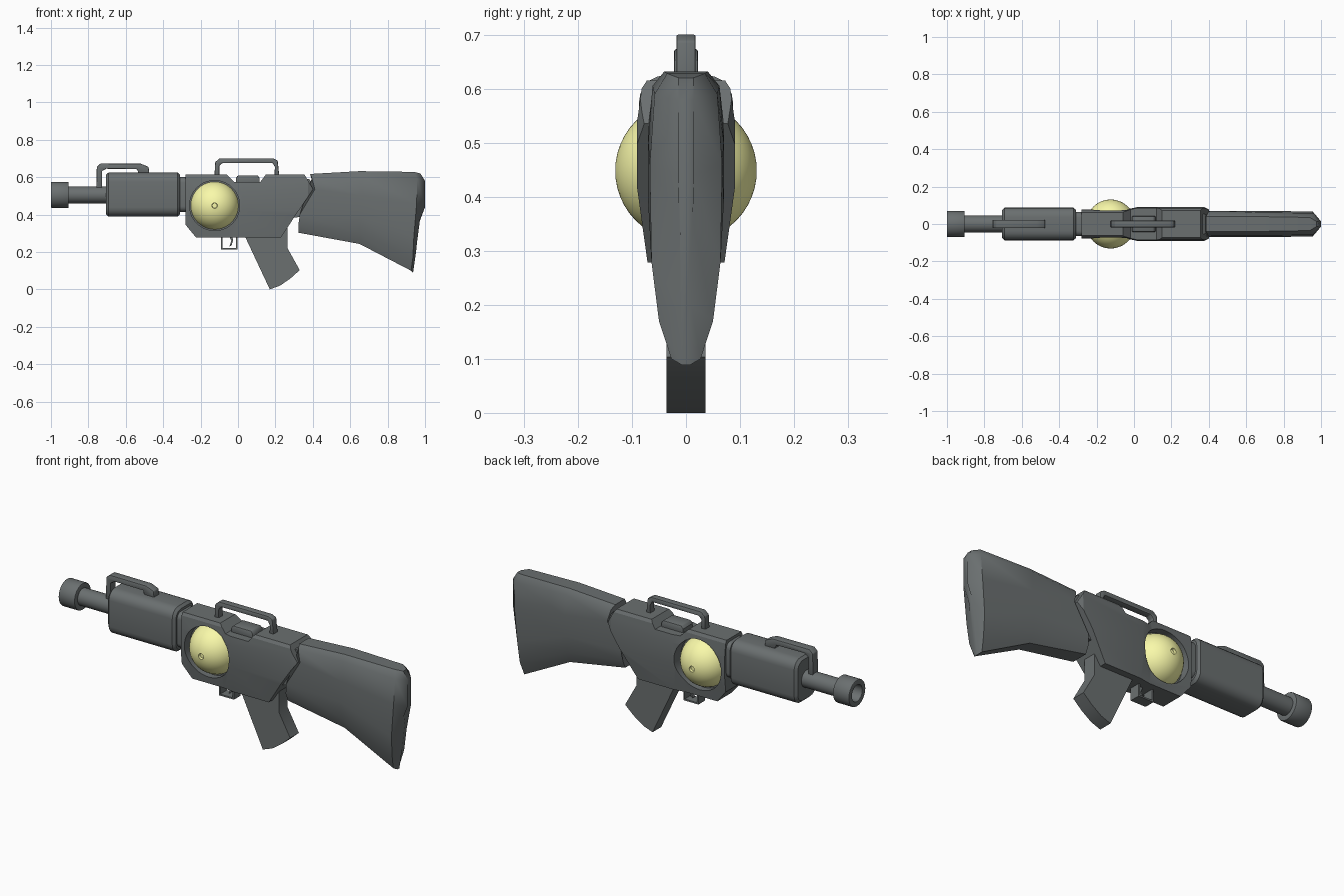
import bpy, bmesh, math

if "Cube" in bpy.data.objects:
    bpy.data.objects.remove(bpy.data.objects["Cube"])


def loft(name, rings, bevel=0.0, angle=35, segments=2):
    """Skin a list of equal-length point rings and cap both ends."""
    bm = bmesh.new()
    vs = [[bm.verts.new(p) for p in ring] for ring in rings]
    n = len(rings[0])
    for a, b in zip(vs, vs[1:]):
        for i in range(n):
            j = (i + 1) % n
            bm.faces.new((a[i], a[j], b[j], b[i]))
    bm.faces.new(vs[0])
    bm.faces.new(vs[-1])
    bmesh.ops.recalc_face_normals(bm, faces=bm.faces[:])
    me = bpy.data.meshes.new(name)
    bm.to_mesh(me)
    bm.free()
    ob = bpy.data.objects.new(name, me)
    bpy.context.collection.objects.link(ob)
    bpy.ops.object.select_all(action='DESELECT')
    bpy.context.view_layer.objects.active = ob
    ob.select_set(True)
    if bevel:
        m = ob.modifiers.new("edge", 'BEVEL')
        m.width, m.segments = bevel, segments
        m.limit_method, m.angle_limit = 'ANGLE', math.radians(40)
        bpy.ops.object.modifier_apply(modifier=m.name)
    bpy.ops.object.shade_smooth_by_angle(angle=math.radians(angle))
    return ob


def slab(name, outline, half, **kw):
    """Side outline (x, z) extruded across the width."""
    return loft(name, [[(x, y, z) for x, z in outline] for y in (-half, half)], **kw)


def lathe(name, axis, centre, profile, n=32, **kw):
    """Revolve (distance, radius) pairs about the x or y axis."""
    rings = []
    for d, r in profile:
        ring = []
        for i in range(n):
            t = 2 * math.pi * i / n
            u, v = r * math.cos(t), r * math.sin(t)
            p = (d, u, v) if axis == 'x' else (u, d, v)
            ring.append(tuple(a + b for a, b in zip(p, centre)))
        rings.append(ring)
    return loft(name, rings, **kw)


def boolean(ob, tool, op):
    bpy.context.view_layer.objects.active = ob
    m = ob.modifiers.new("cut", 'BOOLEAN')
    m.object, m.operation, m.solver = tool, op, 'EXACT'
    bpy.ops.object.modifier_apply(modifier=m.name)
    bpy.data.objects.remove(tool)


def material(name, rgb):
    m = bpy.data.materials.new(name)
    m.diffuse_color = (*rgb, 1)
    m.use_nodes = True
    m.node_tree.nodes["Principled BSDF"].inputs["Base Color"].default_value = m.diffuse_color
    return m


AXIS = (0, 0, 0.505)

# Muzzle with open bore, and barrel
lathe("muzzle", 'x', AXIS, [(-.905, .04), (-.905, .07), (-1, .07), (-1, .042), (-.93, .042)], bevel=.005)
lathe("barrel", 'x', AXIS, [(-.92, .045), (-.68, .045)])


# Handguard and the collar behind it: rounded rectangle sections
def rounded(x, w, h, r, n=6):
    ring = []
    for k, (sy, sz) in enumerate(((1, 1), (-1, 1), (-1, -1), (1, -1))):
        for i in range(n):
            t = math.pi / 2 * (k + i / (n - 1))
            ring.append((x, sy * (w - r) + r * math.cos(t), .507 + sz * (h - r) + r * math.sin(t)))
    return ring


loft("handguard", [rounded(-.705, .075, .106, .043), rounded(-.692, .087, .118, .05),
                   rounded(-.323, .087, .118, .05), rounded(-.31, .075, .106, .043)])
loft("handguard_collar", [rounded(-.33, .065, .093, .03), rounded(-.26, .065, .093, .03)])

# Receiver: side outline intersected with a swept cross-section
body = slab("receiver", [(-.28, .615), (-.06, .615), (-.02, .575), (.12, .575), (.15, .615), (.355, .615),
                         (.402, .535), (.31, .4), (.23, .278), (-.225, .278), (-.28, .345)], .2)
half = [(.066, .625), (.082, .6), (.091, .535), (.091, .42), (.07, .27)]
section = half + [(-y, z) for y, z in reversed(half)]
boolean(body, loft("section_tool", [[(x, y * s, z) for y, z in section] for x, s in
        ((-.35, .85), (-.04, .85), (.02, 1), (.375, 1), (.42, .75))]), 'INTERSECT')

# Round sockets on both sides for the orb
ORB = (-.125, 0, .448)
for side in (-1, 1):
    boolean(body, lathe("socket_tool", 'y', ORB, [(side * .03, .134), (side * .2, .134)], n=40), 'DIFFERENCE')
bpy.ops.object.select_all(action='DESELECT')
body.select_set(True)
bpy.context.view_layer.objects.active = body
bpy.ops.object.shade_smooth_by_angle(angle=math.radians(20))

# Orb with a small dimple at each pole
R, a0 = .131, math.asin(.015 / .131)
arc = [a0 + (math.pi - 2 * a0) * i / 22 for i in range(23)]
orb = lathe("orb", 'y', ORB, [(-.118, .013)] + [(-R * math.cos(a), R * math.sin(a)) for a in arc]
            + [(.118, .013)], n=40)
orb.data.materials.append(material("pale_yellow", (.95, .95, .4)))

# Carry handle, bolt cover and front sight rail
slab("carry_handle", [(-.126, .605), (-.122, .68), (-.1, .7), (.19, .7), (.212, .688), (.221, .605), (.195, .605),
                      (.197, .655), (.185, .675), (-.085, .675), (-.1, .66), (-.1, .605)], .018, bevel=.004)
slab("bolt_cover", [(-.012, .56), (-.012, .595), (0, .61), (.105, .61), (.116, .595), (.116, .56)],
     .042, bevel=.006)
slab("front_rail", [(-.757, .54), (-.755, .655), (-.735, .673), (-.52, .672), (-.478, .655), (-.474, .615),
                    (-.53, .615), (-.54, .643), (-.705, .645), (-.727, .632), (-.727, .54)], .022, bevel=.004)

# Trigger guard and trigger
slab("trigger_guard", [(-.092, .29), (-.092, .213), (-.004, .213), (-.004, .29), (-.012, .29),
                       (-.012, .221), (-.084, .221), (-.084, .29)], .028)
slab("trigger", [(-.05, .29), (-.036, .26), (-.046, .228), (-.034, .235), (-.027, .26), (-.03, .29)], .01)

# Grip
slab("grip", [(.02, .32), (.17, 0), (.225, .02), (.28, .058), (.33, .103), (.265, .22), (.265, .35)], .036)

# Stock: columns (x, z) from top to bottom with half-widths
columns = [
    [(.385, .617), (.395, .595), (.411, .535), (.33, .4), (.323, .345), (.323, .303)],
    [(.65, .632), (.655, .605), (.66, .5), (.65, .39), (.65, .3), (.65, .243)],
    [(.94, .628), (.958, .59), (.955, .46), (.94, .28), (.935, .17), (.925, .1)],
    [(.975, .62), (1, .58), (1, .44), (.968, .36), (.952, .2), (.936, .089)],
]
widths = [(.04, .062, .07, .07, .064, .045), (.04, .062, .07, .07, .062, .038),
          (.035, .058, .067, .064, .05, .027), (.014, .014, .014, .012, .01, .008)]
rings = []
for col, ws in zip(columns, widths):
    right = [(x, -w, z) for (x, z), w in zip(col, ws)]
    rings.append(right + [(x, -y, z) for x, y, z in reversed(right)])
loft("stock", rings, angle=45)

# Hidden link between receiver and stock
slab("stock_link", [(.3, .59), (.38, .59), (.43, .535), (.35, .39), (.28, .38)], .054)

# Dark metal on everything except the orb
metal = material("dark_grey", (.145, .16, .162))
for ob in bpy.context.scene.objects:
    if ob != orb:
        ob.data.materials.clear()
        ob.data.materials.append(metal)
